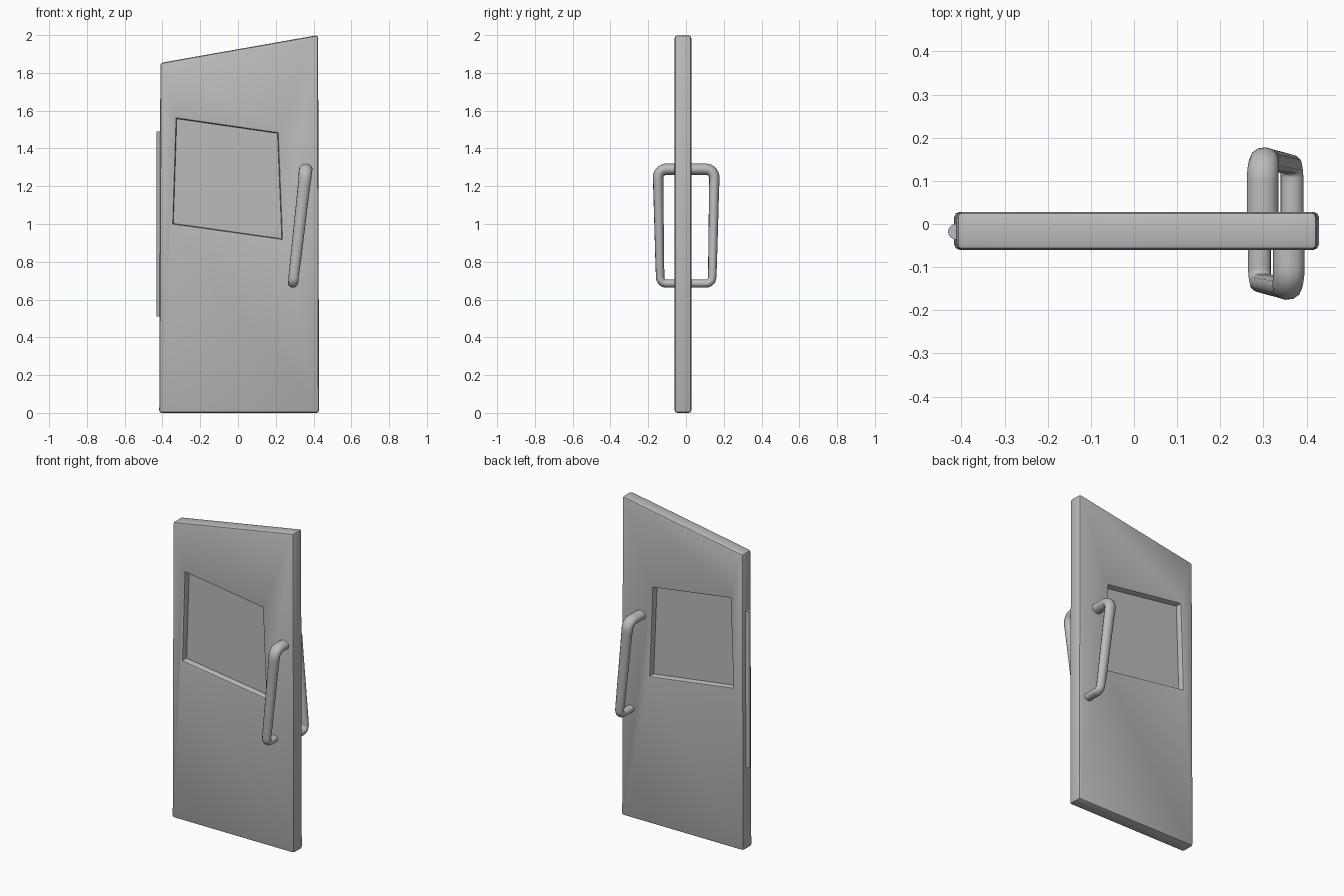
import bpy
import bmesh
from math import radians

default = bpy.data.objects.get("Cube")
if default:
    bpy.data.objects.remove(default, do_unlink=True)

MID_Y = -0.016
GREY = (0.5, 0.5, 0.5, 1.0)
grey = bpy.data.materials.new("plain grey")
grey.use_nodes = True
grey.diffuse_color = GREY
grey.node_tree.nodes["Principled BSDF"].inputs["Base Color"].default_value = GREY


def finish(obj, angle=35):
    obj.data.materials.append(grey)
    bpy.ops.object.select_all(action="DESELECT")
    obj.select_set(True)
    bpy.context.view_layer.objects.active = obj
    if obj.type == "CURVE":
        bpy.ops.object.convert(target="MESH")
    bpy.ops.object.shade_smooth_by_angle(angle=radians(angle))


# Door leaf: slanted outline with a recessed pane on both sides
outline = [(-0.417, 0), (0.429, 0), (0.424, 2.0), (-0.411, 1.853)]
window = [(-0.342, 1.003), (0.232, 0.922), (0.209, 1.48), (-0.324, 1.557)]
bm = bmesh.new()


def ring(points, y):
    return [bm.verts.new((x, y, z)) for x, z in points]


half, pane_half = 0.044, 0.004
rings = [ring(window, MID_Y - pane_half), ring(window, MID_Y - half),
         ring(outline, MID_Y - half), ring(outline, MID_Y + half),
         ring(window, MID_Y + half), ring(window, MID_Y + pane_half)]
for a, b in zip(rings, rings[1:]):
    for i in range(4):
        j = (i + 1) % 4
        bm.faces.new((a[i], a[j], b[j], b[i]))
bm.faces.new(rings[0])
bm.faces.new(rings[-1])
bmesh.ops.recalc_face_normals(bm, faces=bm.faces)


# Rounded outer edges and chamfered window rims
def edges_between(verts):
    group = set(verts)
    return [e for e in bm.edges if set(e.verts) <= group]


rims = edges_between(rings[1]) + edges_between(rings[4])
outer = edges_between(rings[2] + rings[3])
bmesh.ops.bevel(bm, geom=outer, offset=0.013, segments=2, profile=0.5, affect="EDGES")
rims = [e for e in rims if e.is_valid]
bmesh.ops.bevel(bm, geom=rims, offset=0.014, segments=2, profile=0.5, affect="EDGES")
mesh = bpy.data.meshes.new("door_leaf")
bm.to_mesh(mesh)
bm.free()
door = bpy.data.objects.new("door_leaf", mesh)
bpy.context.collection.objects.link(door)
finish(door)

# Hinge barrel along the side
bpy.ops.mesh.primitive_cylinder_add(vertices=16, radius=0.018, depth=0.98,
                                    location=(-0.413, -0.018, 1.0))
hinge = bpy.context.object
hinge.name = "hinge_barrel"
finish(hinge)


# Tapered pull handles, leaning opposite ways on the two sides
def handle(name, turn):
    wide = 1.22  # oval section, wider across the door
    curve = bpy.data.curves.new(name, "CURVE")
    curve.dimensions = "3D"
    curve.bevel_depth = 1.0
    curve.bevel_resolution = 4
    curve.use_fill_caps = True
    curve.resolution_u = 8
    spline = curve.splines.new("BEZIER")
    # position, radius, handle reaching back, handle reaching on
    top, low = 0.034 / wide, -0.034 / wide
    path = [((top, -0.02, 1.29), 0.030, (0, 0.02, 0), (0, -0.02, 0)),
            ((top, -0.105, 1.29), 0.030, (0, 0.02, 0), (0, -0.025, 0)),
            ((top * 0.87, -0.149, 1.243), 0.028, (0, 0, 0.025), (-0.004, 0.001, -0.03)),
            ((low * 0.9, -0.138, 0.72), 0.022, (0.004, -0.001, 0.03), (0, 0, -0.02)),
            ((low, -0.105, 0.685), 0.022, (0, -0.02, 0), (0, 0.02, 0)),
            ((low, -0.02, 0.685), 0.022, (0, -0.02, 0), (0, 0.02, 0))]
    spline.bezier_points.add(len(path) - 1)
    for point, (co, radius, back, on) in zip(spline.bezier_points, path):
        point.handle_left_type = point.handle_right_type = "FREE"
        point.co = co
        point.radius = radius
        point.handle_left = [c + d for c, d in zip(co, back)]
        point.handle_right = [c + d for c, d in zip(co, on)]
    obj = bpy.data.objects.new(name, curve)
    obj.location = (0.325 if turn == 0 else 0.332, 0.001, 0)
    obj.rotation_euler.z = radians(turn)
    obj.scale.x = wide
    bpy.context.collection.objects.link(obj)
    finish(obj, 50)


handle("front_handle", 0)
handle("back_handle", 180)
